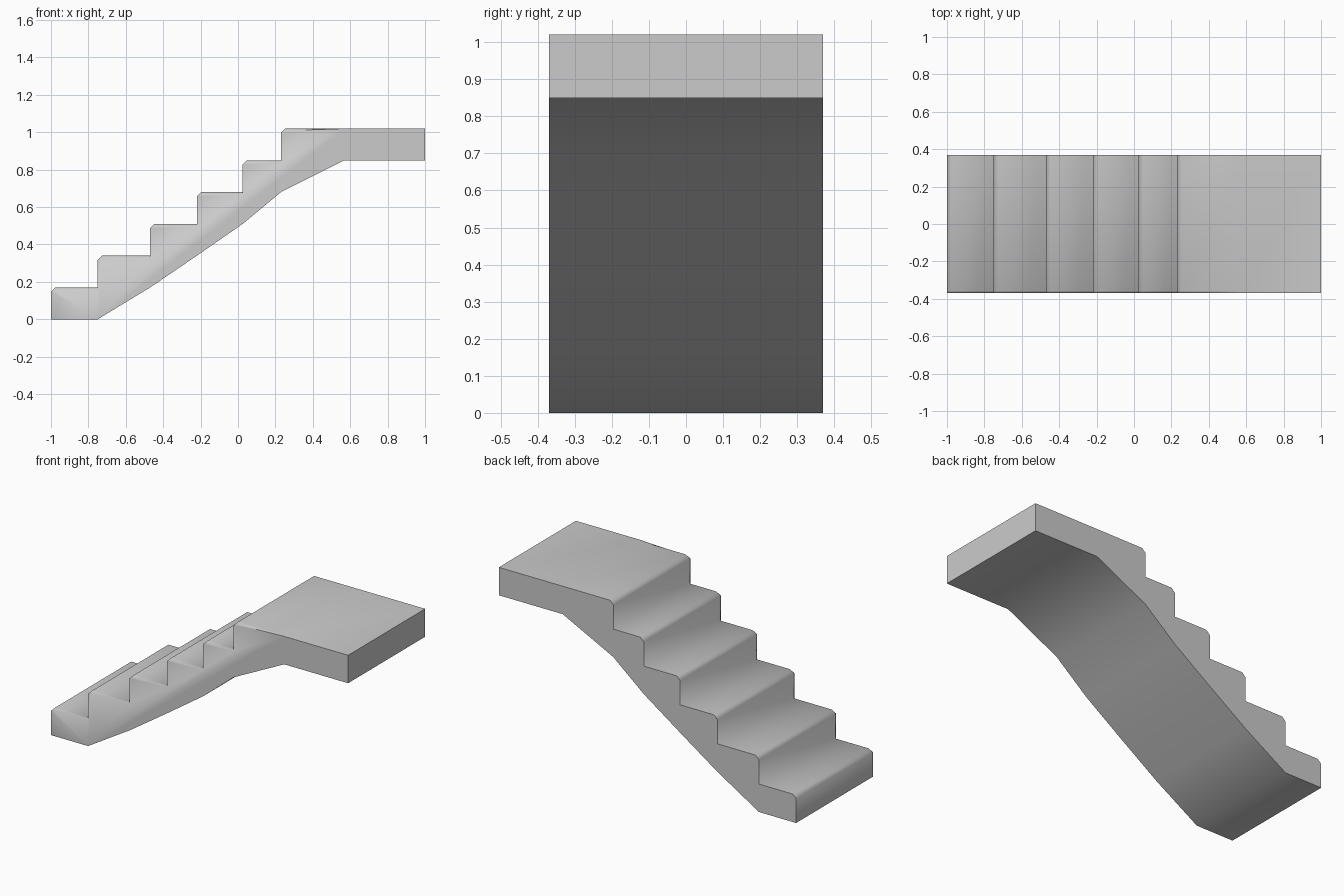
import bpy, bmesh

cube = bpy.data.objects.get("Cube")
if cube:
    bpy.data.objects.remove(cube, do_unlink=True)

HALF_WIDTH = 0.37
RISE = 0.17
NOSE = 0.023       # chamfer on each step nose
LIP = 0.012        # fine chamfer along the front ends of the treads
risers = [-1.0, -0.75, -0.47, -0.22, 0.025, 0.23]

# Stepped upper profile, from the foot to the landing
profile = [(-1.0, 0.0)]
for i, x in enumerate(risers):
    top = RISE * (i + 1)
    profile += [(x, top - NOSE), (x + NOSE, top)]
    if i < len(risers) - 1:
        profile.append((risers[i + 1], top))
landing_start = len(profile) - 1
profile += [(0.57, 1.02), (1.0, 1.02)]
end_top = len(profile) - 1

# Sloping underside, from the landing back to the foot
profile += [(1.0, 0.85), (0.57, 0.85)]
for i in range(len(risers) - 1, 0, -1):
    profile.append((risers[i], RISE * (i - 1)))
count = len(profile)

# Front ring with lowered treads, full ring just behind it, back ring
bm = bmesh.new()


def ring(y, drop):
    verts = []
    for i, (x, z) in enumerate(profile):
        tread = 1 < i <= landing_start and i % 3 != 1
        verts.append(bm.verts.new((x, y, z - drop if tread else z)))
    return verts


front = ring(-HALF_WIDTH, LIP)
lip = ring(-HALF_WIDTH + LIP, 0)
back = ring(HALF_WIDTH, 0)

bm.faces.new(front)
bm.faces.new(list(reversed(back)))
for a, b in ((front, lip), (lip, back)):
    for i in range(count):
        j = (i + 1) % count
        bm.faces.new((a[i], b[i], b[j], a[j]))
bmesh.ops.recalc_face_normals(bm, faces=bm.faces)
for face in bm.faces:
    face.smooth = True


# Soft stepped surface, crisp outline at the back, landing and underside
def sharpen(a, b):
    bm.edges.get((a, b)).smooth = False


for i in range(count):
    j = (i + 1) % count
    sharpen(back[i], back[j])
    if i >= landing_start:
        sharpen(front[i], front[j])
for i in (0, end_top, end_top + 1):
    sharpen(front[i], lip[i])
    sharpen(lip[i], back[i])

mesh = bpy.data.meshes.new("staircase")
bm.to_mesh(mesh)
bm.free()

# Single grey material
grey = bpy.data.materials.new("light_grey")
grey.use_nodes = True
colour = (0.6, 0.6, 0.6, 1.0)
grey.diffuse_color = colour
grey.node_tree.nodes["Principled BSDF"].inputs["Base Color"].default_value = colour
mesh.materials.append(grey)

stairs = bpy.data.objects.new("staircase", mesh)
bpy.context.collection.objects.link(stairs)
